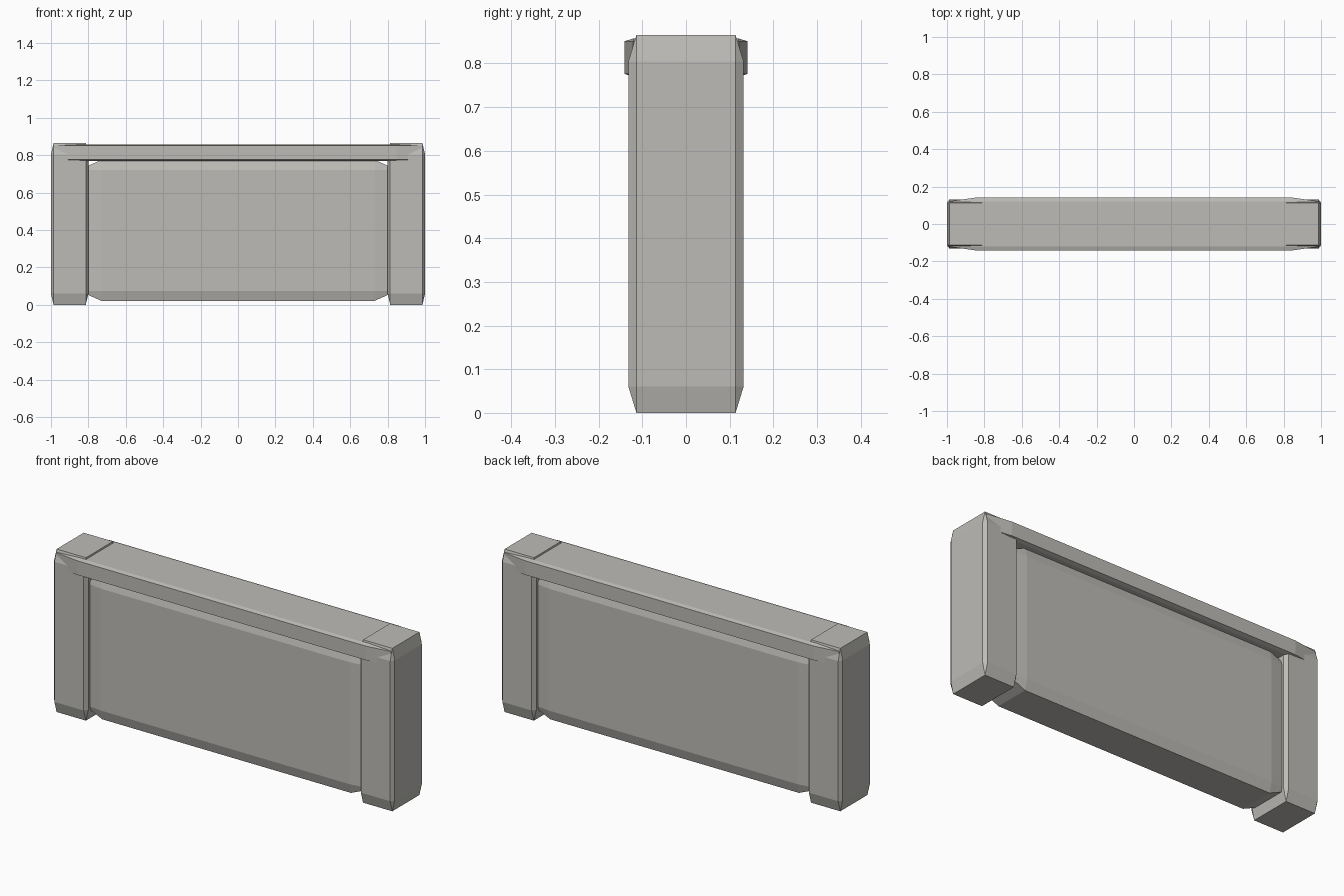
import bpy
import bmesh

cube = bpy.data.objects.get("Cube")
if cube:
    bpy.data.objects.remove(cube, do_unlink=True)

# Single stone colour
stone = bpy.data.materials.new("warm grey stone")
stone.use_nodes = True
colour = (0.51, 0.50, 0.47, 1)
stone.diffuse_color = colour
stone.node_tree.nodes["Principled BSDF"].inputs["Base Color"].default_value = colour


def chamfered_block(name, low, high, chamfer=0.07):
    """Chamfer a unit cube, then stretch it so the chamfers stretch with it."""
    bm = bmesh.new()
    bmesh.ops.create_cube(bm, size=1)
    bmesh.ops.bevel(bm, geom=bm.edges[:], offset=chamfer, segments=1,
                    affect='EDGES', offset_type='OFFSET')
    for v in bm.verts:
        for i in range(3):
            v.co[i] = (low[i] + high[i]) / 2 + v.co[i] * (high[i] - low[i])
    mesh = bpy.data.meshes.new(name)
    bm.to_mesh(mesh)
    bm.free()
    mesh.materials.append(stone)
    obj = bpy.data.objects.new(name, mesh)
    bpy.context.collection.objects.link(obj)
    return obj


# End posts
for name, x in (("left_post", 0.9), ("right_post", -0.9)):
    chamfered_block(name, (x - 0.1, -0.132, 0), (x + 0.1, 0.132, 0.865))

# Top rail across the posts
chamfered_block("top_rail", (-0.985, -0.141, 0.77), (0.985, 0.141, 0.857))

# Recessed wall panel between the posts
chamfered_block("wall_panel", (-0.85, -0.11, 0.022), (0.85, 0.11, 0.775))
